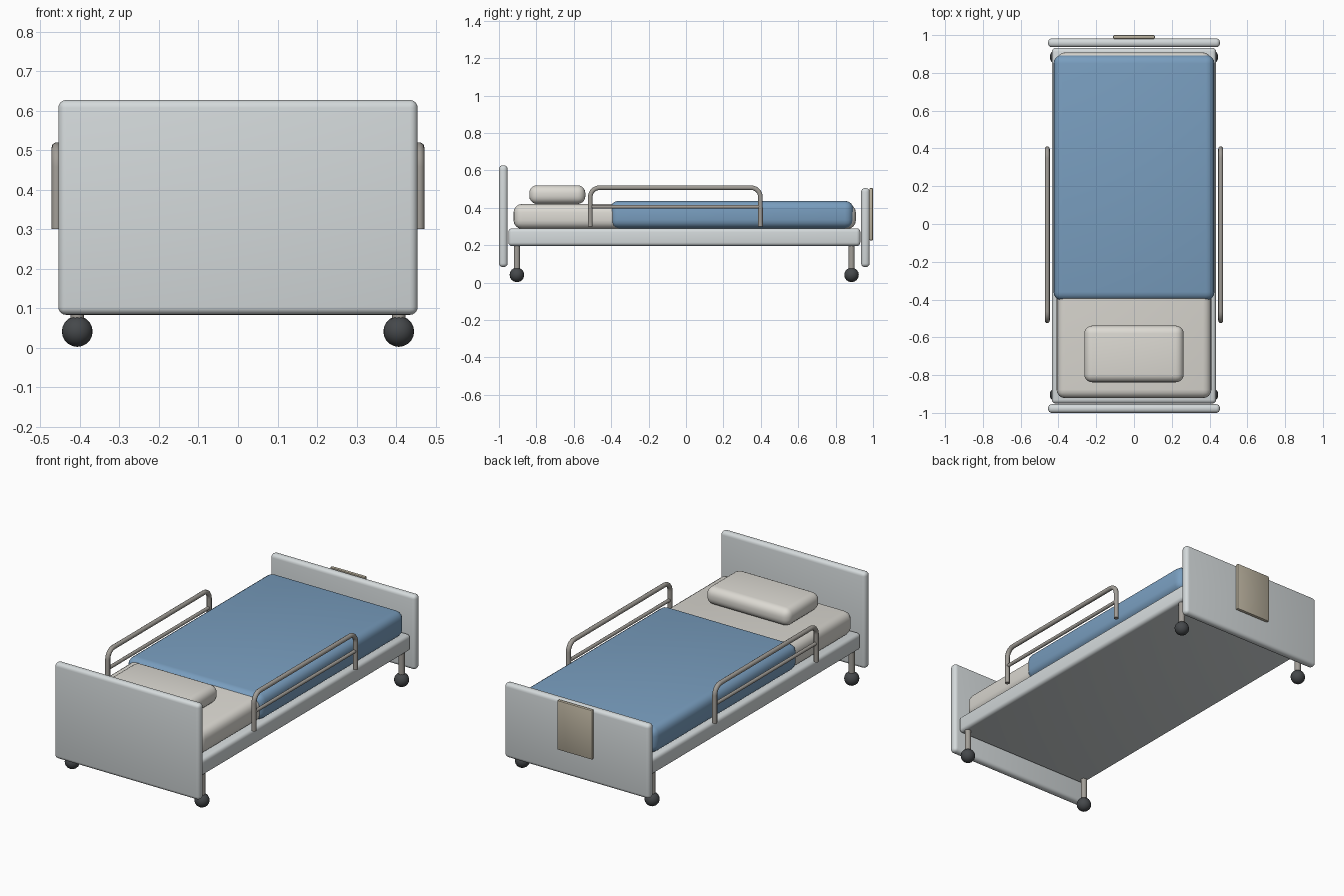
import bpy, math
from mathutils import Vector

if "Cube" in bpy.data.objects:
    bpy.data.objects.remove(bpy.data.objects["Cube"])


def material(name, rgb):
    m = bpy.data.materials.new(name)
    m.diffuse_color = (*rgb, 1)
    m.use_nodes = True
    m.node_tree.nodes["Principled BSDF"].inputs["Base Color"].default_value = m.diffuse_color
    return m


PANEL = material("panel", (0.66, 0.70, 0.71))
CLOTH = material("cream_cloth", (0.72, 0.70, 0.65))
BLUE = material("blue_cloth", (0.19, 0.34, 0.52))
METAL = material("metal", (0.36, 0.34, 0.31))
RUBBER = material("rubber", (0.06, 0.065, 0.07))
BOARD = material("board", (0.50, 0.45, 0.35))


def finish(ob, name, mat):
    ob.name = name
    ob.data.materials.append(mat)
    return ob


def smooth(ob):
    bpy.ops.object.select_all(action='DESELECT')
    ob.select_set(True)
    bpy.context.view_layer.objects.active = ob
    bpy.ops.object.shade_smooth_by_angle(angle=math.radians(40))


def box(name, x, y, z, bevel, mat, segments=4):
    """Rounded box from (min, max) ranges."""
    lo, hi = Vector((x[0], y[0], z[0])), Vector((x[1], y[1], z[1]))
    bpy.ops.mesh.primitive_cube_add(size=1, location=(lo + hi) / 2)
    ob = finish(bpy.context.object, name, mat)
    ob.scale = hi - lo
    bpy.ops.object.transform_apply(location=False, rotation=False, scale=True)
    mod = ob.modifiers.new("round", 'BEVEL')
    mod.width, mod.segments = bevel, segments
    bpy.ops.object.modifier_apply(modifier=mod.name)
    smooth(ob)
    return ob


def tube(name, points, radius, mat):
    """Capped round tube along a list of points."""
    cu = bpy.data.curves.new(name, 'CURVE')
    cu.dimensions = '3D'
    cu.bevel_depth, cu.bevel_resolution, cu.use_fill_caps = radius, 3, True
    sp = cu.splines.new('POLY')
    sp.points.add(len(points) - 1)
    for p, co in zip(sp.points, points):
        p.co = (*co, 1)
    ob = bpy.data.objects.new(name, cu)
    bpy.context.collection.objects.link(ob)
    bpy.ops.object.select_all(action='DESELECT')
    ob.select_set(True)
    bpy.context.view_layer.objects.active = ob
    bpy.ops.object.convert(target='MESH')
    ob = finish(bpy.context.object, name, mat)
    smooth(ob)
    return ob


# Base and end panels
box("bed_frame", (-0.435, 0.435), (-0.95, 0.932), (0.195, 0.29), 0.02, PANEL)
box("headboard", (-0.455, 0.455), (-1.0, -0.954), (0.083, 0.627), 0.02, PANEL)
box("footboard", (-0.455, 0.455), (0.936, 0.982), (0.083, 0.505), 0.02, PANEL)
box("chart_board", (-0.11, 0.11), (0.98, 1.0), (0.225, 0.505), 0.006, BOARD, 2)

# Bedding
box("mattress", (-0.41, 0.41), (-0.922, 0.908), (0.287, 0.42), 0.045, CLOTH)
box("blanket", (-0.426, 0.426), (-0.405, 0.895), (0.29, 0.437), 0.045, BLUE)
box("pillow", (-0.263, 0.263), (-0.838, -0.538), (0.42, 0.52), 0.042, CLOTH, 5)

# Side rails: bent hoop plus a middle bar
Y0, Y1, ZB, ZT, R = -0.512, 0.398, 0.30, 0.507, 0.05
arc = [i * math.pi / 12 for i in range(7)]
hoop = [(Y0, ZB)]
hoop += [(Y0 + R - R * math.cos(a), ZT - R + R * math.sin(a)) for a in arc]
hoop += [(Y1 - R + R * math.sin(a), ZT - R + R * math.cos(a)) for a in arc]
hoop += [(Y1, ZB)]
for side, s in (("left", -1), ("right", 1)):
    tube(f"{side}_rail_hoop", [(s * 0.459, y, z) for y, z in hoop], 0.013, METAL)
    tube(f"{side}_rail_bar", [(s * 0.459, Y0, 0.405), (s * 0.459, Y1, 0.405)], 0.01, METAL)

    # Legs and casters
    for end, y in (("head", -0.904), ("foot", 0.885)):
        tube(f"{side}_{end}_leg", [(s * 0.407, y, 0.05), (s * 0.407, y, 0.21)], 0.017, METAL)
        bpy.ops.mesh.primitive_uv_sphere_add(segments=16, ring_count=10, radius=0.039,
                                             location=(s * 0.407, y, 0.041),
                                             rotation=(0, math.pi / 2, 0))
        smooth(finish(bpy.context.object, f"{side}_{end}_caster", RUBBER))
